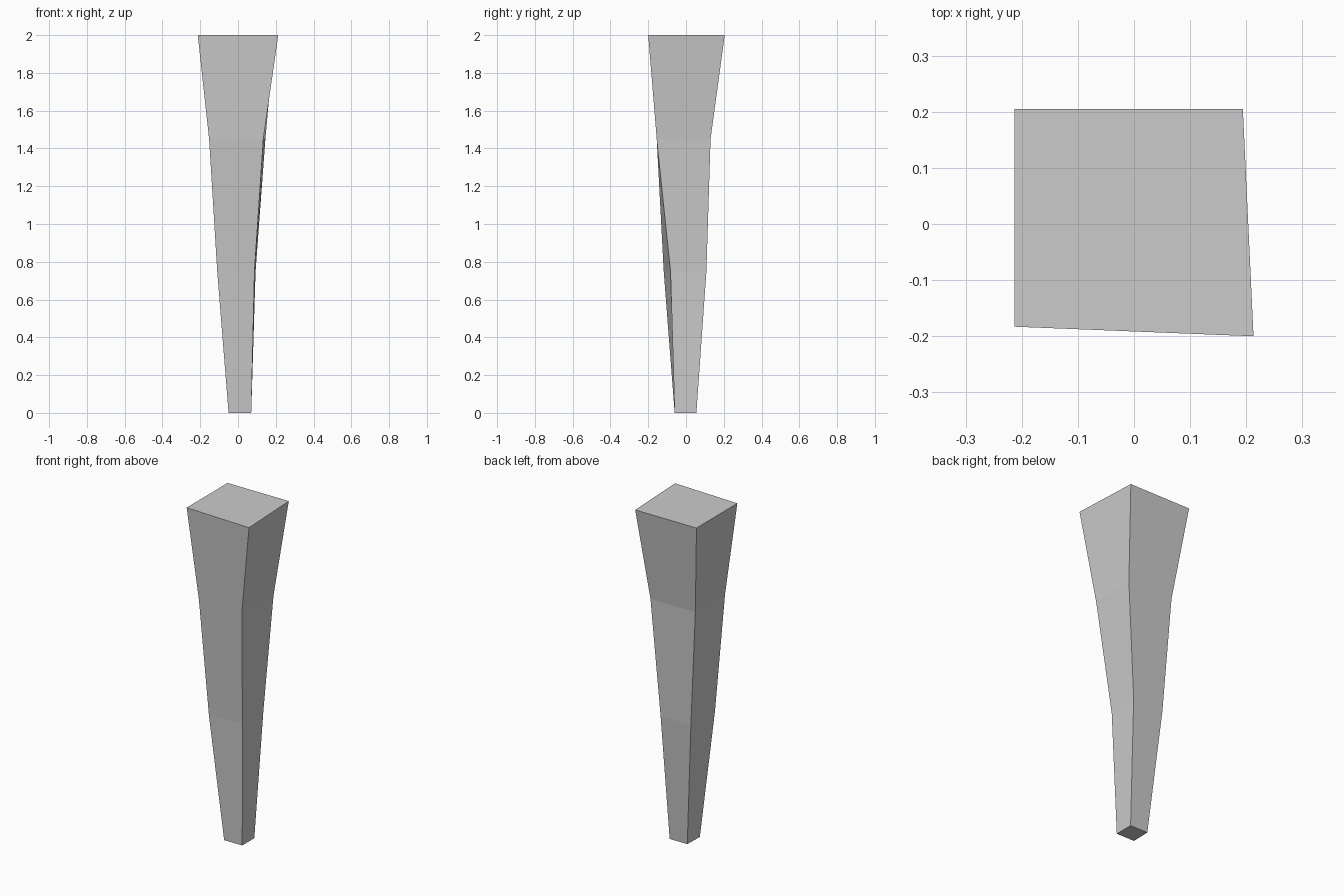
import bpy, bmesh

if "Cube" in bpy.data.objects:
    bpy.data.objects.remove(bpy.data.objects["Cube"])

# Cross-sections of the tapered leg: z, then front-left, front-right, back-right, back-left corners
sections = [
    (0.00, [(-0.05, -0.06), (0.07, -0.06), (0.07, 0.055), (-0.047, 0.055)]),
    (0.75, [(-0.11, -0.118), (0.087, -0.082), (0.093, 0.108), (-0.108, 0.108)]),
    (1.45, [(-0.153, -0.152), (0.134, -0.155), (0.145, 0.13), (-0.153, 0.13)]),
    (2.00, [(-0.213, -0.183), (0.213, -0.20), (0.194, 0.205), (-0.213, 0.205)]),
]

# Loft the sections into one closed four-sided leg
bm = bmesh.new()
rings = [[bm.verts.new((x, y, z)) for x, y in pts] for z, pts in sections]
for low, high in zip(rings, rings[1:]):
    for i in range(4):
        j = (i + 1) % 4
        bm.faces.new((low[i], low[j], high[j], high[i]))
bm.faces.new(rings[0][::-1])
bm.faces.new(rings[-1])
bmesh.ops.recalc_face_normals(bm, faces=bm.faces)

mesh = bpy.data.meshes.new("tapered_leg")
bm.to_mesh(mesh)
bm.free()
leg = bpy.data.objects.new("tapered_leg", mesh)
bpy.context.collection.objects.link(leg)
